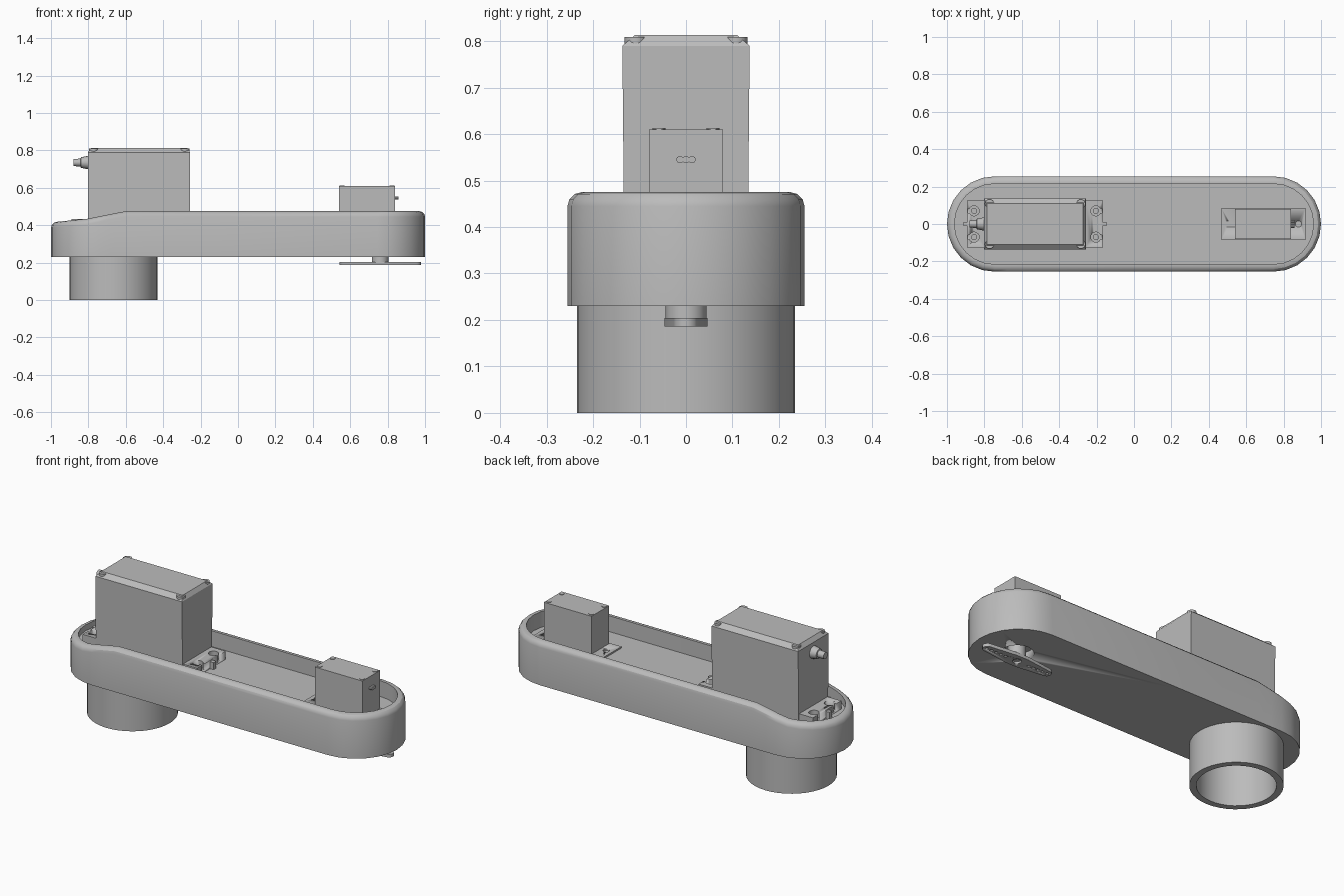
import bpy, bmesh, math
from mathutils import Vector

if "Cube" in bpy.data.objects:
    bpy.data.objects.remove(bpy.data.objects["Cube"])

grey = bpy.data.materials.new("plastic_grey")
grey.diffuse_color = (0.5, 0.5, 0.5, 1)
grey.use_nodes = True
grey.node_tree.nodes["Principled BSDF"].inputs["Base Color"].default_value = grey.diffuse_color


def finish(bm, name, smooth=True):
    bmesh.ops.recalc_face_normals(bm, faces=bm.faces)
    me = bpy.data.meshes.new(name)
    bm.to_mesh(me)
    bm.free()
    ob = bpy.data.objects.new(name, me)
    bpy.context.collection.objects.link(ob)
    me.materials.append(grey)
    if smooth:
        bpy.ops.object.select_all(action='DESELECT')
        ob.select_set(True)
        bpy.context.view_layer.objects.active = ob
        bpy.ops.object.shade_smooth_by_angle(angle=math.radians(30))
    return ob


def loft(name, rings, cap=True):
    """Skin a list of equal-length closed rings and cap both ends."""
    bm = bmesh.new()
    vs = [[bm.verts.new(p) for p in r] for r in rings]
    n = len(rings[0])
    for a, b in zip(vs, vs[1:]):
        for i in range(n):
            bm.faces.new((a[i], a[(i + 1) % n], b[(i + 1) % n], b[i]))
    if cap:
        bm.faces.new(vs[0])
        bm.faces.new(vs[-1])
    else:
        for i in range(n):
            j = (i + 1) % n
            bm.faces.new((vs[-1][i], vs[-1][j], vs[0][j], vs[0][i]))
    return finish(bm, name)


def rect(x0, x1, h, z):
    return [(x0, -h, z), (x1, -h, z), (x1, h, z), (x0, h, z)]


def box(name, x0, x1, h, z0, z1):
    return loft(name, [rect(x0, x1, h, z0), rect(x0, x1, h, z1)])


def circle(x, y, z, r, n=24):
    return [(x + r * math.cos(2 * math.pi * i / n),
             y + r * math.sin(2 * math.pi * i / n), z) for i in range(n)]


def cyl(name, x, y, z0, z1, r, n=24):
    return loft(name, [circle(x, y, z0, r, n), circle(x, y, z1, r, n)])


def xcyl(name, y, z, stations, n=16):
    """Round part along x; stations are (x, radius)."""
    return loft(name, [[(x, y + a, z + b) for a, b, _ in circle(0, 0, 0, r, n)]
                       for x, r in stations])


def cut(target, cutters):
    for c in cutters:
        m = target.modifiers.new("cut", 'BOOLEAN')
        m.operation, m.solver, m.object = 'DIFFERENCE', 'EXACT', c
        c.hide_render = True
        c.hide_viewport = True
        c.display_type = 'WIRE'


# ---- arm tray: long rounded body, rim dips at the left end
R, CX, N = 0.255, 0.745, 12
FLOOR, BOTTOM = 0.385, 0.23


def rim_height(x):
    pts = [(-1, 0.415), (-0.8, 0.435), (-0.72, 0.452), (-0.6, 0.475), (1, 0.475)]
    for (xa, za), (xb, zb) in zip(pts, pts[1:]):
        if x <= xb:
            return za + (zb - za) * (max(x, xa) - xa) / (xb - xa)
    return 0.475


def stadium(inset, drop=None, z=None):
    r = R - inset
    pts = []
    for i in range(N + 1):
        a = -math.pi / 2 + math.pi * i / N
        pts.append((CX + r * math.cos(a), r * math.sin(a)))
    side = [-0.1, -0.6, -0.68]
    pts += [(x, r) for x in side]
    for i in range(N + 1):
        a = math.pi / 2 + math.pi * i / N
        pts.append((-CX + r * math.cos(a), r * math.sin(a)))
    pts += [(x, -r) for x in reversed(side)]
    return [(x, y, rim_height(x) - drop if z is None else z) for x, y in pts]


fillet = [stadium(0.03 * (1 - math.cos(a)), 0.03 * (1 - math.sin(a)))
          for a in (0, math.pi / 6, math.pi / 3, math.pi / 2)]
tray = loft("arm_tray", [stadium(0, z=BOTTOM)] + fillet
            + [stadium(0.04, 0.0), stadium(0.04, z=FLOOR)])
cut(tray, [cyl("horn_hole_cutter", 0.76, 0, 0.2, 0.28, 0.085)])

# ---- round socket tube below the left end
SX = -0.665
loft("socket_tube", [circle(SX, 0, 0, 0.235, 40), circle(SX, 0, 0.235, 0.235, 40),
                     circle(SX, 0, 0.235, 0.2, 40), circle(SX, 0, 0, 0.2, 40)], cap=False)

# ---- large servo
loft("large_servo_body", [rect(-0.803, -0.257, 0.133, 0.37),
                          rect(-0.803, -0.257, 0.137, 0.79),
                          rect(-0.785, -0.272, 0.11, 0.813)])
for x in (-0.772, -0.284):
    for y in (-0.108, 0.108):
        cyl("large_servo_screw", x, y, 0.77, 0.809, 0.024, 16)
xcyl("cable_gland", 0, 0.735, [(-0.795, 0.037), (-0.84, 0.028),
                              (-0.842, 0.021), (-0.88, 0.019)])
for s, x0, x1 in ((-1, -0.89, -0.8), (1, -0.26, -0.168)):
    ear = box("large_servo_ear", x0, x1, 0.128, 0.38, 0.432)
    mid = (x0 + x1) / 2 + s * 0.01
    cutters = []
    for y in (-0.07, 0.07):
        cutters.append(cyl("ear_hole_cutter", mid, y, 0.395, 0.5, 0.027, 16))
        slot = box("ear_slot_cutter", min(mid, mid + s * 0.08),
                   max(mid, mid + s * 0.08), 0.012, 0.395, 0.5)
        slot.location.y = y
        cutters.append(slot)
        cyl("ear_screw", mid, y, 0.385, 0.41, 0.016, 16)
    cut(ear, cutters)
    edge = x0 if s < 0 else x1
    box("ear_rib", min(edge, edge + s * 0.022), max(edge, edge + s * 0.022),
        0.012, 0.38, 0.425)

# ---- small servo with mounting plate
box("small_servo_body", 0.54, 0.84, 0.08, 0.375, 0.61)
plate = box("small_servo_plate", 0.467, 0.917, 0.086, 0.375, 0.394)
cut(plate, [cyl("plate_hole_cutter", x, 0, 0.387, 0.45, 0.017, 16) for x in (0.503, 0.88)])
for x in (0.556, 0.824):
    for y in (-0.058, 0.058):
        cyl("small_servo_screw", x, y, 0.6, 0.613, 0.014, 12)
for y in (-0.013, 0, 0.013):
    xcyl("small_servo_wire", y, 0.545, [(0.83, 0.008), (0.857, 0.008)], 10)

# ---- output shaft and two-armed horn under the right end
HX = 0.76
cyl("output_shaft", HX, 0, 0.2, 0.3, 0.044)
outline = []
for s in (1, -1):
    outline.append((HX + s * 0.035, -s * 0.046))
    for i in range(9):
        a = -math.pi / 2 + math.pi * i / 8
        outline.append((HX + s * (0.192 + 0.026 * math.cos(a)), s * 0.026 * math.sin(a)))
    outline.append((HX + s * 0.035, s * 0.046))
horn = loft("servo_horn", [[(x, y, z) for x, y in outline] for z in (0.186, 0.204)])
cut(horn, [cyl("horn_hole_cutter", HX + s * (0.075 + 0.03 * i), 0, 0.15, 0.25, 0.008, 10)
           for s in (-1, 1) for i in range(5)]
    + [cyl("horn_center_cutter", HX, 0, 0.15, 0.196, 0.022, 16)])
